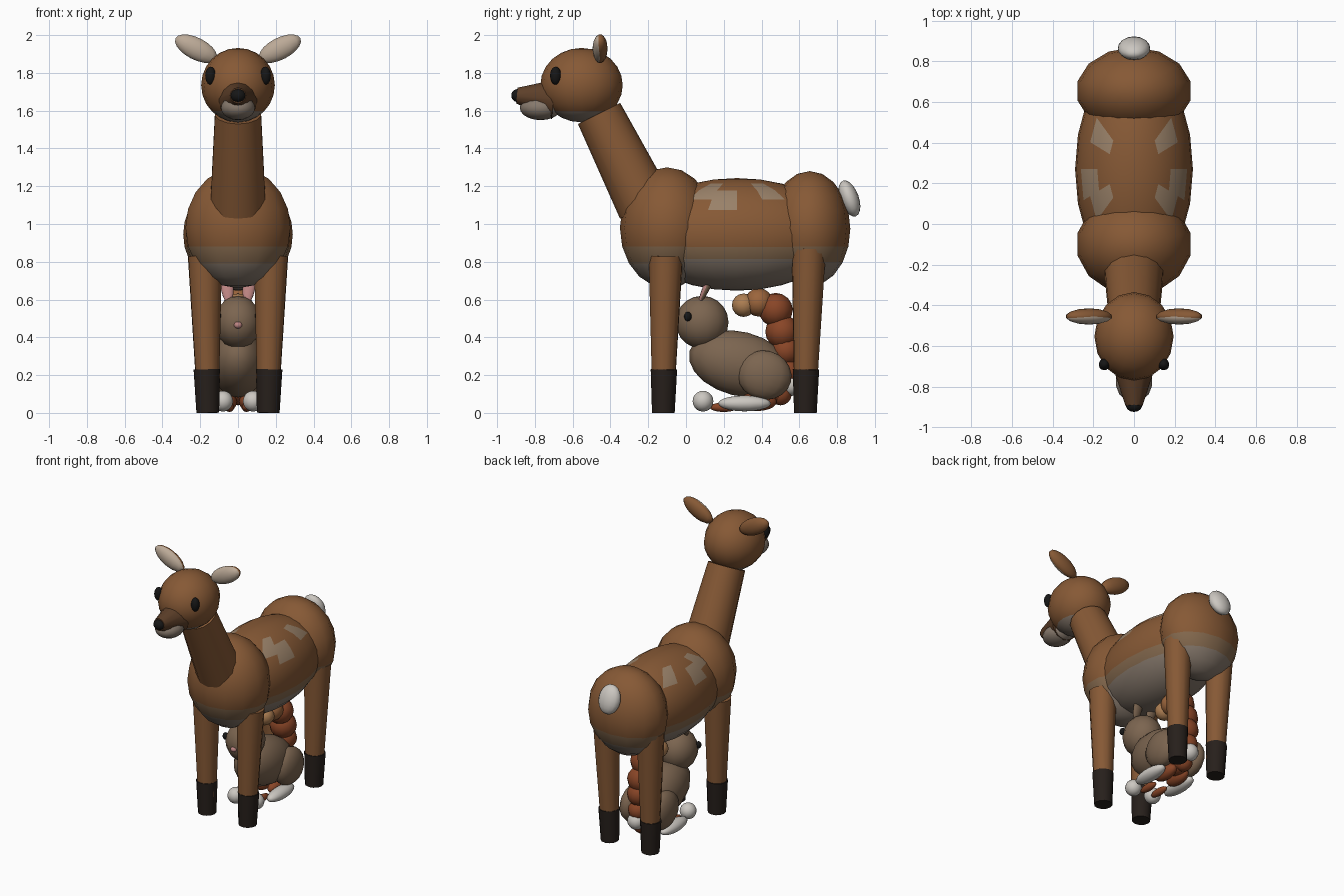
import bpy, bmesh, math
from mathutils import Vector, Matrix, Euler

if "Cube" in bpy.data.objects:
    bpy.data.objects.remove(bpy.data.objects["Cube"])


def mat(name, r, g, b):
    m = bpy.data.materials.new(name)
    m.diffuse_color = (r, g, b, 1)
    m.use_nodes = True
    m.node_tree.nodes["Principled BSDF"].inputs["Base Color"].default_value = m.diffuse_color
    return m


BROWN = mat("brown", 0.24, 0.10, 0.036)
MID = mat("belly_mid", 0.23, 0.14, 0.075)
BELLY = mat("belly", 0.24, 0.19, 0.15)
DAPPLE = mat("dapple", 0.32, 0.22, 0.14)
DARKBROWN = mat("muzzle_brown", 0.11, 0.05, 0.022)
HOOF = mat("hoof", 0.02, 0.014, 0.011)
BLACK = mat("black", 0.008, 0.008, 0.008)
CREAM = mat("cream", 0.5, 0.4, 0.31)
WHITE = mat("white", 0.6, 0.57, 0.53)
GREY = mat("rabbit_fur", 0.2, 0.13, 0.08)
PINK = mat("pink", 0.5, 0.23, 0.22)
RUST = mat("rust", 0.25, 0.06, 0.02)
TAN = mat("tan", 0.42, 0.21, 0.085)
ORANGE = mat("orange", 0.33, 0.13, 0.045)


def finish(name, bm, mats, pick=None):
    bm.normal_update()
    for f in bm.faces:
        f.smooth = len(f.verts) < 5
        if pick:
            f.material_index = pick(f.calc_center_median(), f.normal)
    me = bpy.data.meshes.new(name)
    bm.to_mesh(me)
    bm.free()
    for m in mats:
        me.materials.append(m)
    ob = bpy.data.objects.new(name, me)
    bpy.context.collection.objects.link(ob)
    return ob


def blob(name, loc, radii, mats, rot=(0, 0, 0), pick=None, seg=14, rings=10):
    bm = bmesh.new()
    bmesh.ops.create_uvsphere(bm, u_segments=seg, v_segments=rings, radius=1)
    M = (Matrix.Translation(loc) @ Euler([math.radians(a) for a in rot]).to_matrix().to_4x4()
         @ Matrix.Diagonal((*radii, 1)))
    bm.transform(M)
    return finish(name, bm, mats if isinstance(mats, list) else [mats], pick)


def taper(name, a, b, ra, rb, m, seg=12):
    a, b = Vector(a), Vector(b)
    bm = bmesh.new()
    bmesh.ops.create_cone(bm, cap_ends=True, segments=seg, radius1=ra, radius2=rb,
                          depth=(b - a).length)
    q = (b - a).to_track_quat('Z', 'Y').to_matrix().to_4x4()
    bm.transform(Matrix.Translation((a + b) / 2) @ q)
    return finish(name, bm, [m])


def belly(c, n):
    return 2 if c.z < 0.79 else 1 if c.z < 0.87 else 0


def dapple(c, n):
    if c.z > 1.05 and 0.12 < abs(c.x) < 0.24 and (0.08 < c.y < 0.22 or 0.36 < c.y < 0.46):
        return 3
    return belly(c, n)


FUR = [BROWN, MID, BELLY, DAPPLE]
# deer body
blob("deer_chest", (0, -0.10, 0.98), (0.285, 0.25, 0.32), FUR, pick=belly)
blob("deer_barrel", (0, 0.27, 0.945), (0.29, 0.55, 0.298), FUR, pick=dapple, seg=20, rings=14)
blob("deer_rump", (0, 0.655, 0.975), (0.285, 0.215, 0.305), FUR, pick=belly)
blob("deer_tail", (0, 0.865, 1.135), (0.08, 0.05, 0.1), WHITE, rot=(20, 0, 0))
taper("deer_neck", (0, -0.215, 1.095), (0, -0.46, 1.585), 0.15, 0.125, BROWN, 14)

# deer head
blob("deer_head", (0, -0.553, 1.735), (0.195, 0.218, 0.197), [BROWN, BELLY],
     pick=lambda c, n: int(c.z < 1.6), seg=16, rings=12)
taper("deer_muzzle", (0, -0.70, 1.66), (0, -0.895, 1.68), 0.105, 0.042, DARKBROWN)
blob("deer_jaw", (0, -0.77, 1.615), (0.092, 0.11, 0.065), BELLY)
blob("deer_nose", (0, -0.893, 1.68), (0.04, 0.032, 0.034), BLACK)

# paired deer parts
for s, side in ((1, "left"), (-1, "right")):
    blob("deer_eye_" + side, (s * 0.145, -0.69, 1.785), (0.028, 0.03, 0.048), BLACK, rot=(0, 0, s * 30))
    blob("deer_ear_" + side, (s * 0.222, -0.455, 1.928), (0.125, 0.04, 0.058), [BROWN, CREAM],
         rot=(0, -s * 27, 0), pick=lambda c, n: int(n.y < -0.1))
    for leg, yt, yb, top in (("front", -0.107, -0.12, 0.83), ("hind", 0.65, 0.632, 0.87)):
        taper(f"deer_{leg}_leg_{side}", (s * 0.16, yb, 0.1), (s * 0.175, yt, top), 0.06, 0.092, BROWN)
        taper(f"deer_{leg}_hoof_{side}", (s * 0.16, yb, 0), (s * 0.165, yb + 0.003, 0.23), 0.06, 0.07, HOOF)

# rabbit sheltering below
blob("rabbit_head", (0, 0.085, 0.48), (0.125, 0.14, 0.14), GREY)
blob("rabbit_body", (0, 0.285, 0.26), (0.145, 0.275, 0.17), GREY, rot=(-14, 0, 0))
blob("rabbit_nose", (0, -0.05, 0.465), (0.022, 0.018, 0.018), PINK)
blob("rabbit_tail", (0, 0.56, 0.15), (0.06, 0.06, 0.06), WHITE)
for s, side in ((1, "left"), (-1, "right")):
    blob("rabbit_ear_" + side, (s * 0.06, 0.12, 0.69), (0.036, 0.02, 0.12), [GREY, PINK],
         rot=(-24, s * 6, 0), pick=lambda c, n: int(n.y < -0.2))
    blob("rabbit_eye_" + side, (s * 0.105, 0.01, 0.51), (0.02, 0.02, 0.025), BLACK)
    blob("rabbit_thigh_" + side, (s * 0.11, 0.415, 0.2), (0.075, 0.145, 0.13), GREY, rot=(-15, 0, 0))
    blob("rabbit_foot_" + side, (s * 0.12, 0.31, 0.05), (0.05, 0.14, 0.042), WHITE)
    blob("rabbit_paw_" + side, (s * 0.08, 0.09, 0.062), (0.055, 0.055, 0.055), WHITE)
    # squirrel feet under the rabbit
    blob("squirrel_foot_" + side, (s * 0.045, 0.2, 0.03), (0.025, 0.075, 0.025), RUST)
    blob("squirrel_leg_" + side, (s * 0.05, 0.38, 0.06), (0.045, 0.1, 0.05), RUST)

# squirrel body and curled tail of overlapping puffs
blob("squirrel_body", (0, 0.44, 0.14), (0.08, 0.12, 0.1), RUST)
TAIL = [(0.50, 0.10, 0.06), (0.54, 0.22, 0.068), (0.53, 0.33, 0.08), (0.51, 0.43, 0.09),
        (0.475, 0.545, 0.09), (0.385, 0.585, 0.075), (0.305, 0.57, 0.062)]
for i, (y, z, r) in enumerate(TAIL):
    blob(f"squirrel_tail_{i + 1}", (0, y, z), (r, r, r),
         TAN if i == 6 else ORANGE if i == 5 else RUST, seg=12, rings=8)
